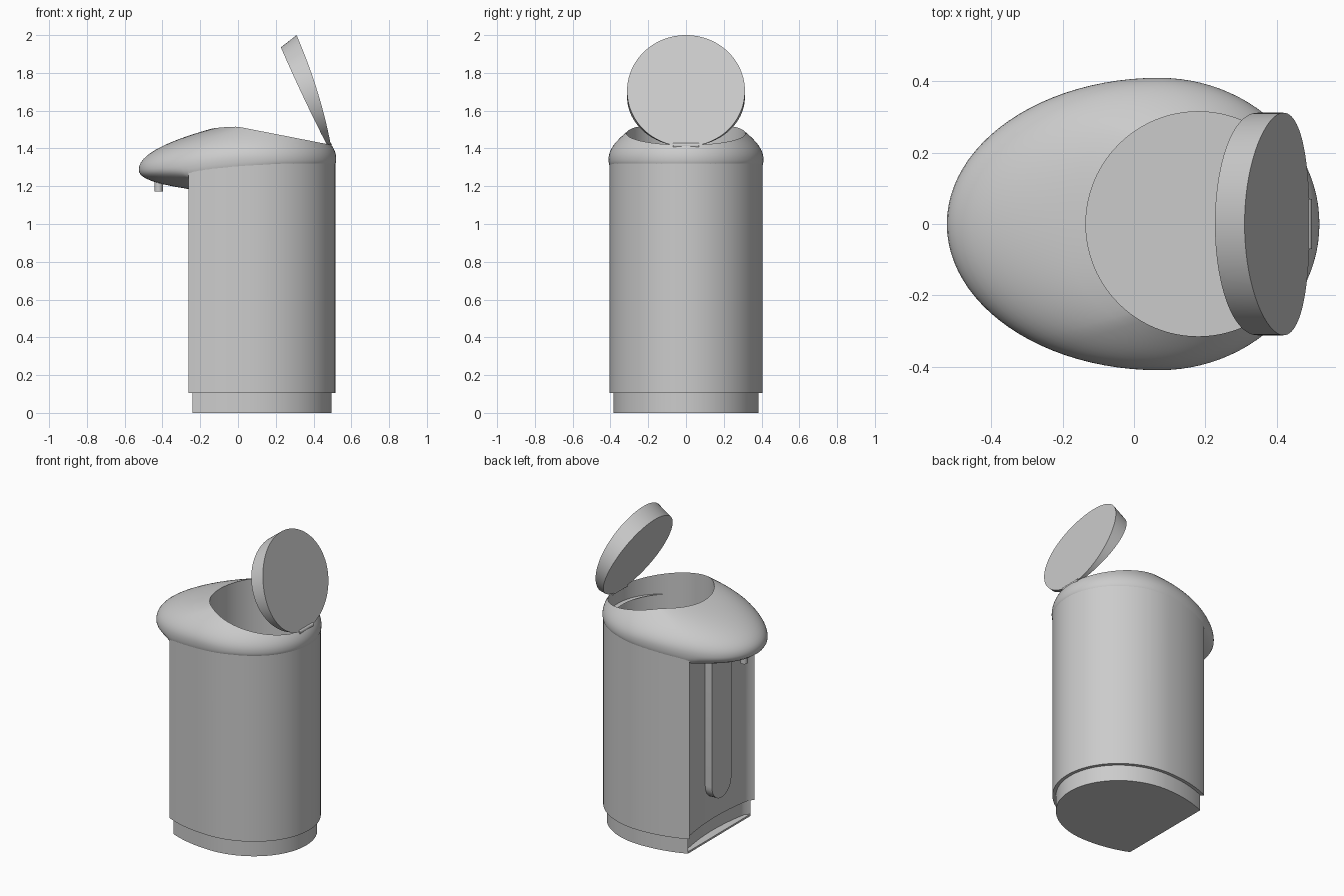
import bpy, bmesh
from math import sin, cos, pi, sqrt, acos
from mathutils import Vector, Matrix

if "Cube" in bpy.data.objects:
    bpy.data.objects.remove(bpy.data.objects["Cube"])

N = 96


def finish(bm, name, angle=0.6):
    bmesh.ops.recalc_face_normals(bm, faces=bm.faces)
    me = bpy.data.meshes.new(name)
    bm.to_mesh(me)
    bm.free()
    ob = bpy.data.objects.new(name, me)
    bpy.context.collection.objects.link(ob)
    bpy.ops.object.select_all(action='DESELECT')
    ob.select_set(True)
    bpy.context.view_layer.objects.active = ob
    bpy.ops.object.shade_smooth_by_angle(angle=angle)
    return ob


def loft(name, rings, cap_first=False, cap_last=False, angle=0.6):
    """Skin a stack of closed rings with equal point counts."""
    bm = bmesh.new()
    vs = [[bm.verts.new(p) for p in r] for r in rings]
    for a, b in zip(vs, vs[1:]):
        for i in range(len(a)):
            j = (i + 1) % len(a)
            bm.faces.new((a[i], a[j], b[j], b[i]))
    if cap_first:
        bm.faces.new(vs[0])
    if cap_last:
        bm.faces.new(vs[-1])
    return finish(bm, name, angle)


def cylinder(name, r, depth, loc, rot=Matrix()):
    bm = bmesh.new()
    bmesh.ops.create_cone(bm, cap_ends=True, segments=24, radius1=r, radius2=r,
                          depth=depth, matrix=Matrix.Translation(loc) @ rot)
    return finish(bm, name)


def egg(t, inset=0.0):
    a = (0.45 if cos(t) > 0 else 0.595) - inset
    return 0.07 + a * cos(t), (0.41 - inset) * sin(t)


def seam(x):
    """Height where the head meets the body sides."""
    return 1.255 + 0.06 * min(1, max(0, (x + 0.265) / 0.5)) ** 0.5


def outline(inset, dent):
    """Egg section cut at the front, with a shallow hollow across the cut."""
    front = -0.265 + inset
    t0 = acos((front - 0.07) / (0.595 - inset))
    pts = [egg(-t0 + 2 * t0 * i / 72, inset) for i in range(73)]
    yc = pts[-1][1]
    for i in range(1, 24):
        y = yc * (1 - i / 12)
        k = min(1, (1 - abs(y) / yc) / 0.08)
        pts.append((front + dent * k * (0.35 + 0.65 * (1 - (y / yc) ** 2)), y))
    return pts


# Body shell and inset base
sec = outline(0.004, 0.055)
low = outline(0.025, 0.055)
loft("body", [[(x, y, 0.105) for x, y in low],
              [(x, y, 0.105) for x, y in sec],
              [(x, y, seam(x) + 0.02) for x, y in sec]], cap_first=True)
loft("base", [[(x, y, z) for x, y in low] for z in (0.0, 0.105)], True, True)
flat = outline(0.025, 0.0)
loft("base_plate", [[(x, y, z) for x, y in flat] for z in (0.0, 0.012)], True, True)

# Level window strip down the front hollow
strip = []
for i in range(17):
    a = pi + pi * i / 16
    strip.append((0.1 * cos(a), 0.35 + 0.1 * sin(a)))
strip += [(0.1, 1.22), (-0.1, 1.22)]
loft("level_window", [[(x, y, z) for y, z in strip] for x in (-0.2, -0.258)], True, True)

# Head: underside, outer edge, domed top, round opening and inner vessel
T = [2 * pi * i / N for i in range(N)]


def edge(t):
    x, y = egg(t)
    s = min(1, max(0, (x + 0.525) / 0.6))
    return Vector((x, y, 1.29 + 0.055 * s * s * (3 - 2 * s)))


def rim(t):
    x, y = 0.18 + 0.315 * cos(t), 0.315 * sin(t)
    return Vector((x, y, 1.515 - (0.195 * x if x > 0 else 0.5 * x * x)))


def under(t):
    x, y = egg(t, 0.006)
    if x > -0.265:
        return Vector((x, y, seam(x)))
    return Vector((-0.262, y, 1.185 + 0.07 * (y / 0.34) ** 2))


def blend(a, b, h, f):
    return Vector((a.x + (b.x - a.x) * h, a.y + (b.y - a.y) * h, a.z + (b.z - a.z) * f))


rings = [[Vector((max(0.9 * p.x, -0.15), 0.93 * p.y, p.z)) for p in map(under, T)]]
rings += [[blend(edge(t), under(t), u ** 2.6, u) for t in T]
          for u in (1, 0.88, 0.75, 0.6, 0.45, 0.3, 0.15)]
rings += [[blend(edge(t), rim(t), u * u, u) for t in T]
          for u in [i / 12 for i in range(13)]]
rings.append([Vector((rim(t).x, rim(t).y, 0.6)) for t in T])
loft("head", rings, cap_last=True, angle=0.7)

# Spout nozzle under the nose
cylinder("spout_nozzle", 0.022, 0.06, (-0.42, 0, 1.203))

# Open lid: wedge disc leaning forward from the hinge


def disc(bottom, top, bow):
    b, t = Vector(bottom), Vector(top)
    mid, half = (b + t) / 2, (t - b) / 2
    return [mid + half * cos(a) + Vector((bow * sin(a) ** 2, 0.312 * sin(a), 0)) for a in T]


loft("lid", [disc((0.475, 0, 1.41), (0.227, 0, 1.935), -0.005),
             disc((0.493, 0, 1.41), (0.31, 0, 2.0), 0.018)], True, True)
cylinder("lid_hinge", 0.014, 0.14, (0.485, 0, 1.415), Matrix.Rotation(pi / 2, 4, 'X'))
